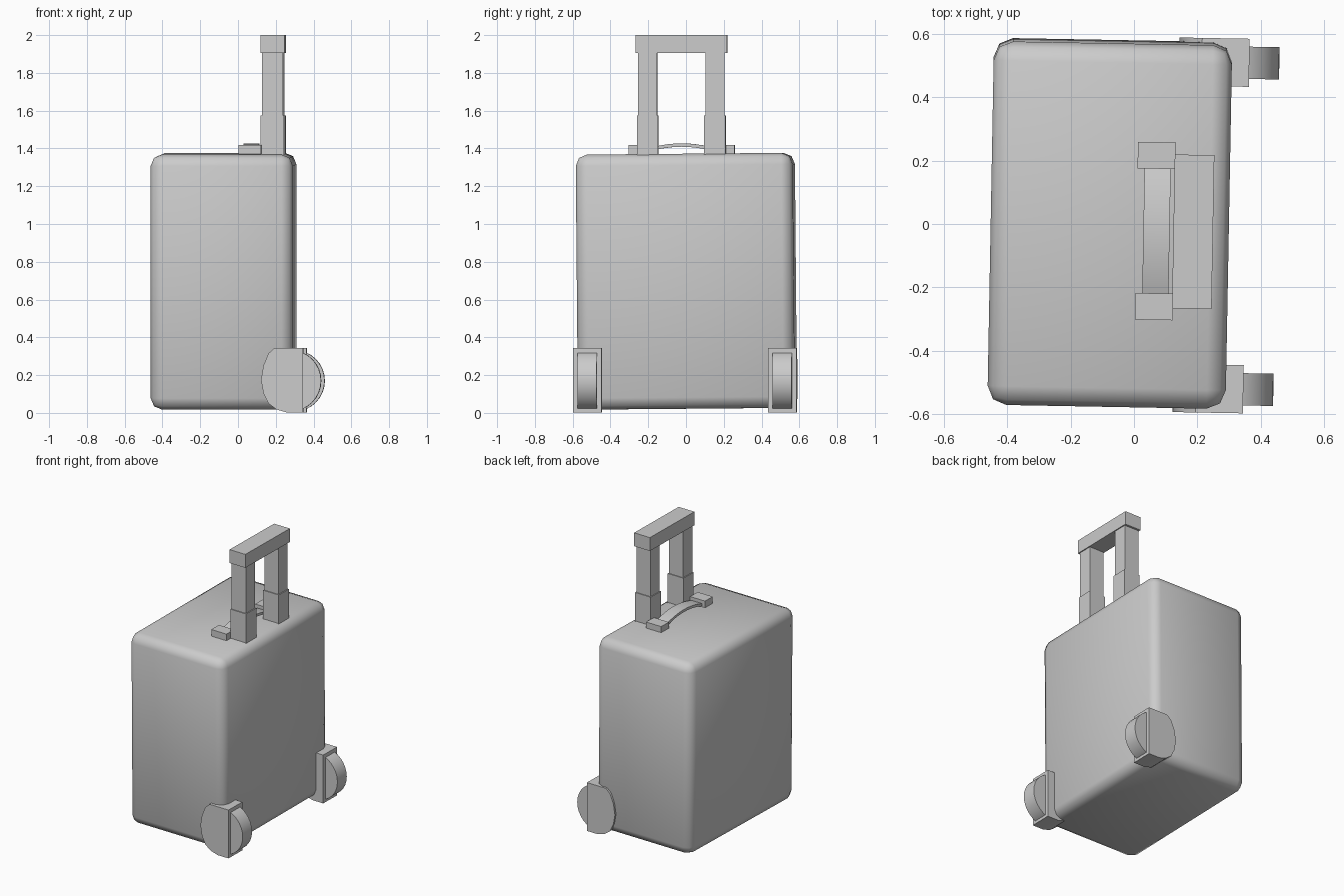
import bpy, bmesh, math
from mathutils import Matrix

if "Cube" in bpy.data.objects:
    bpy.data.objects.remove(bpy.data.objects["Cube"])

# whole case is turned very slightly about z
TURN = Matrix.Rotation(math.radians(-1.05), 4, 'Z')


def finish(name, bm, smooth=None):
    bmesh.ops.recalc_face_normals(bm, faces=bm.faces)
    bm.transform(TURN)
    me = bpy.data.meshes.new(name)
    bm.to_mesh(me)
    bm.free()
    ob = bpy.data.objects.new(name, me)
    bpy.context.collection.objects.link(ob)
    if smooth:
        bpy.ops.object.select_all(action='DESELECT')
        ob.select_set(True)
        bpy.context.view_layer.objects.active = ob
        bpy.ops.object.shade_smooth_by_angle(angle=math.radians(smooth))
    return ob


def box_bm(x, y, z):
    bm = bmesh.new()
    bmesh.ops.create_cube(bm, size=1)
    for v in bm.verts:
        for i, (a, b) in enumerate((x, y, z)):
            v.co[i] = (a + b) / 2 + v.co[i] * (b - a)
    return bm


def box(name, x, y, z):
    return finish(name, box_bm(x, y, z))


def extrude(name, pts, axis, a, b, smooth=None):
    """Extrude a closed 2D outline along x ('x': pts are y,z) or y ('y': pts are x,z)."""
    bm = bmesh.new()
    place = (lambda p, t: (t, p[0], p[1])) if axis == 'x' else (lambda p, t: (p[0], t, p[1]))
    lo = [bm.verts.new(place(p, a)) for p in pts]
    hi = [bm.verts.new(place(p, b)) for p in pts]
    bm.faces.new(lo)
    bm.faces.new(hi)
    n = len(pts)
    for i in range(n):
        j = (i + 1) % n
        bm.faces.new((lo[i], lo[j], hi[j], hi[i]))
    return finish(name, bm, smooth)


# rounded case body, tipped a touch about x
bm = box_bm((-0.453, 0.30), (-0.574, 0.575), (-0.675, 0.675))
bmesh.ops.bevel(bm, geom=bm.edges[:], offset=0.06, segments=2, profile=0.5, affect='EDGES')
bm.transform(Matrix.Translation((0, 0, 0.697)) @ Matrix.Rotation(math.radians(0.5), 4, 'X'))
finish("case_body", bm, 50)

# wheel housings and wheels
housing = [(0.355, 0.002), (0.355, 0.344), (0.205, 0.344), (0.172, 0.315), (0.145, 0.25),
           (0.133, 0.175), (0.145, 0.105), (0.172, 0.05), (0.215, 0.018), (0.27, 0.002)]
wheel = [(0.287 + 0.163 * math.cos(k * math.pi / 16), 0.17 + 0.163 * math.sin(k * math.pi / 16))
         for k in range(32)]
for side, s in (("front", -1), ("back", 1)):
    extrude(side + "_wheel_housing", housing, 'y', s * 0.44, s * 0.592, 35)
    extrude(side + "_wheel", wheel, 'y', s * 0.465, s * 0.567, 35)

# telescopic pull handle
MID = -0.021
for side, s in (("front", -1), ("back", 1)):
    c = MID + s * 0.178
    box(side + "_lower_tube", (0.125, 0.249), (c - 0.056, c + 0.056), (1.365, 1.575))
    box(side + "_upper_tube", (0.131, 0.243), (c - 0.05, c + 0.05), (1.5, 1.92))
box("pull_grip", (0.125, 0.25), (MID - 0.243, MID + 0.243), (1.905, 2.0))

# carry handle: end blocks and arched strap
for side, s in (("front", -1), ("back", 1)):
    c = MID + s * 0.239
    box(side + "_carry_mount", (0.008, 0.128), (c - 0.042, c + 0.042), (1.37, 1.417))
N = 12
arc = [(MID + 0.21 * (2 * k / N - 1), 1.427 - 0.038 * (2 * k / N - 1) ** 2) for k in range(N + 1)]
strap = arc + [(y, z - 0.018) for y, z in reversed(arc)]
extrude("carry_strap", strap, 'x', 0.03, 0.113, 35)
